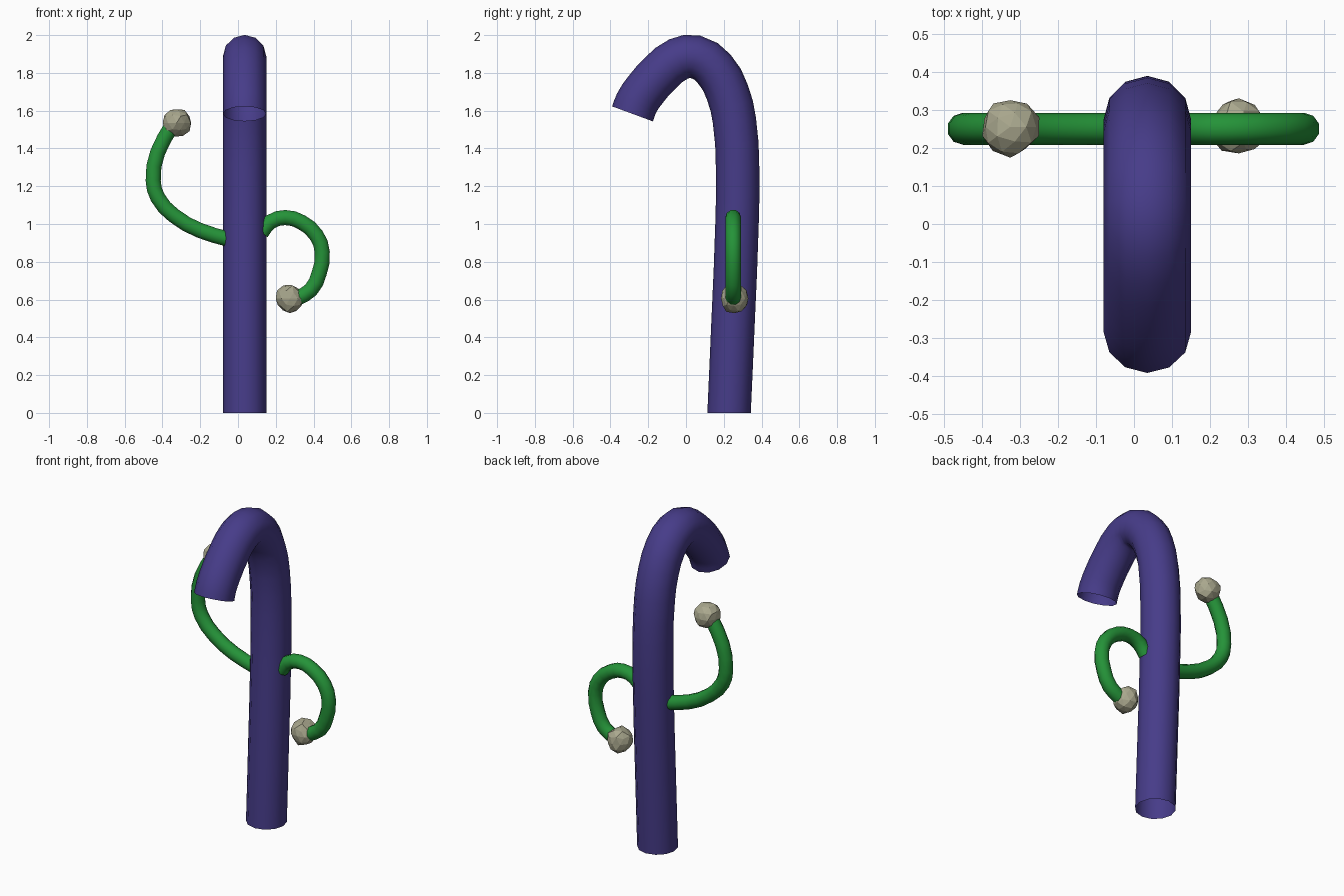
import bpy, bmesh, random
from mathutils import Vector

if "Cube" in bpy.data.objects:
    bpy.data.objects.remove(bpy.data.objects["Cube"])

random.seed(4)


def material(name, color):
    mat = bpy.data.materials.new(name)
    mat.diffuse_color = (*color, 1)
    mat.use_nodes = True
    mat.node_tree.nodes["Principled BSDF"].inputs["Base Color"].default_value = mat.diffuse_color
    return mat


PURPLE = material("purple", (0.062, 0.045, 0.25))
GREEN = material("green", (0.018, 0.29, 0.04))
BONE = material("bone", (0.40, 0.39, 0.27))


def tube(name, points, radius, bevel_res, mat):
    """Open smooth tube swept along an automatic bezier path."""
    cu = bpy.data.curves.new(name, 'CURVE')
    cu.dimensions = '3D'
    cu.bevel_depth = radius
    cu.bevel_resolution = bevel_res
    cu.resolution_u = 2
    sp = cu.splines.new('BEZIER')
    sp.bezier_points.add(len(points) - 1)
    for bp, p in zip(sp.bezier_points, points):
        bp.co = p
        bp.handle_left_type = bp.handle_right_type = 'AUTO'
    ob = bpy.data.objects.new(name, cu)
    bpy.context.collection.objects.link(ob)
    bpy.ops.object.select_all(action='DESELECT')
    bpy.context.view_layer.objects.active = ob
    ob.select_set(True)
    bpy.ops.object.convert(target='MESH')
    ob = bpy.context.object
    ob.data.materials.clear()
    ob.data.materials.append(mat)
    bpy.ops.object.shade_smooth()
    return ob


def knob(name, center, radius=0.08):
    """Faceted lump with irregular corners."""
    bm = bmesh.new()
    bmesh.ops.create_icosphere(bm, subdivisions=2, radius=radius)
    for v in bm.verts:
        v.co = v.co * random.uniform(0.86, 1.03) + Vector(center)
    me = bpy.data.meshes.new(name)
    bm.to_mesh(me)
    bm.free()
    me.materials.append(BONE)
    ob = bpy.data.objects.new(name, me)
    bpy.context.collection.objects.link(ob)


# Hooked main stalk, path in the y-z plane
stalk_path = [(0.228, 0), (0.25, 0.5), (0.27, 1.0), (0.273, 1.3), (0.256, 1.55),
              (0.218, 1.7), (0.15, 1.82), (0.05, 1.885), (-0.04, 1.873),
              (-0.135, 1.80), (-0.215, 1.71), (-0.262, 1.64), (-0.283, 1.583)]
stalk = tube("stalk", [(0.035, y, z) for y, z in stalk_path], 0.115, 4, PURPLE)
for v in stalk.data.vertices:
    if v.co.z < 0.05:
        v.co.z = 0

# Side tendrils, paths in the x-z plane
Y = 0.25
left_path = [(-0.045, 0.918), (-0.2, 0.965), (-0.34, 1.045), (-0.425, 1.14),
             (-0.449, 1.23), (-0.425, 1.38), (-0.35, 1.52)]
right_path = [(0.125, 0.955), (0.17, 1.01), (0.25, 1.034), (0.335, 1.01),
              (0.415, 0.94), (0.446, 0.85), (0.43, 0.74), (0.385, 0.65), (0.31, 0.605)]
tube("left_tendril", [(x, Y, z) for x, z in left_path], 0.042, 3, GREEN)
tube("right_tendril", [(x, Y, z) for x, z in right_path], 0.042, 3, GREEN)

# Faceted tips
knob("left_knob", (-0.325, 0.255, 1.535))
knob("right_knob", (0.275, 0.255, 0.605))
